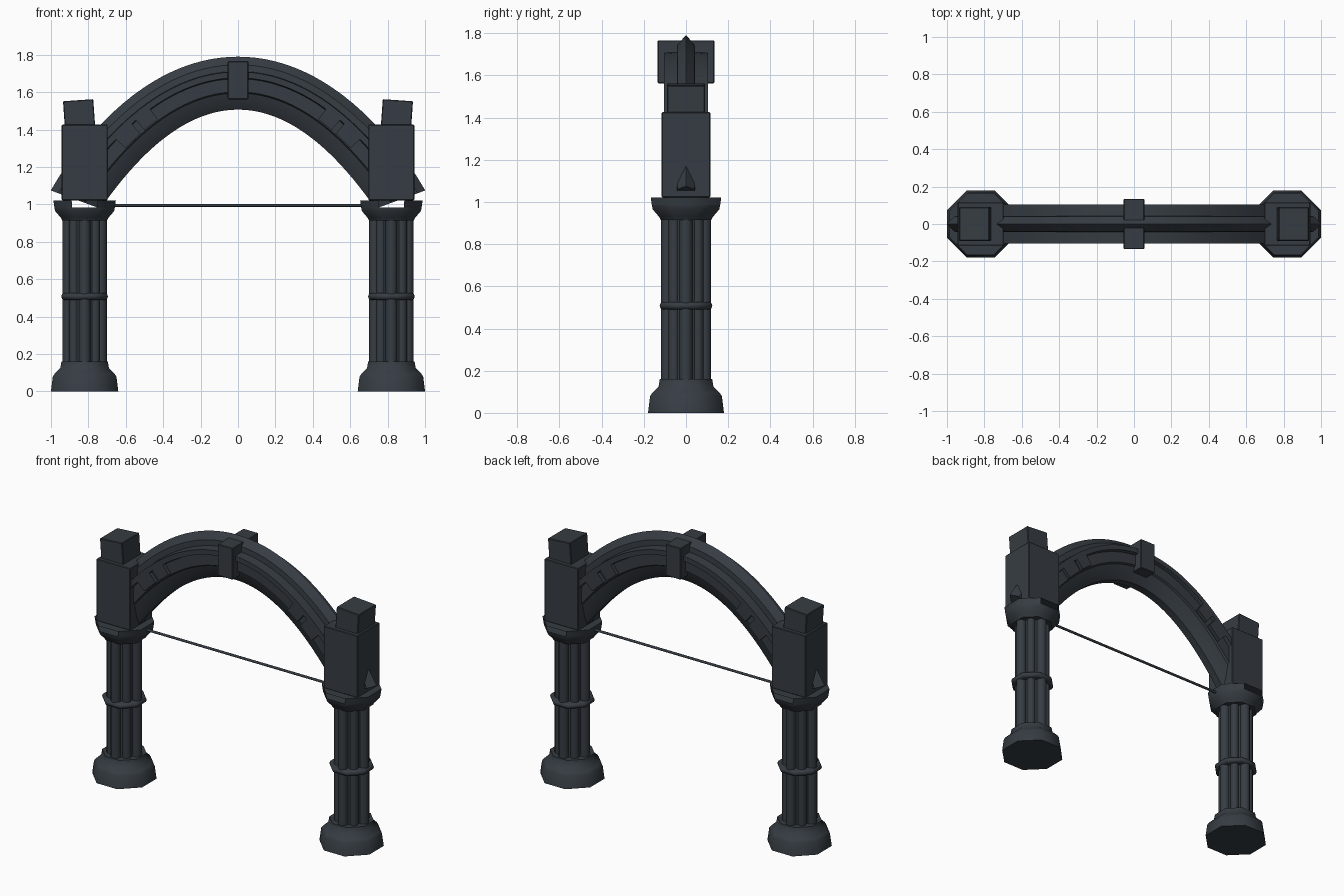
import bpy, bmesh, math
from mathutils import Matrix, Vector

cube = bpy.data.objects.get("Cube")
if cube:
    bpy.data.objects.remove(cube, do_unlink=True)

stone = bpy.data.materials.new("dark_slate_stone")
stone.use_nodes = True
SLATE = (0.037, 0.046, 0.056, 1)
stone.diffuse_color = SLATE
stone.node_tree.nodes["Principled BSDF"].inputs["Base Color"].default_value = SLATE

COLUMN_X = 0.82


def finish(name, bm, smooth=0):
    """Make the object; smooth is the largest angle in degrees that is shaded smooth."""
    bmesh.ops.recalc_face_normals(bm, faces=bm.faces)
    mesh = bpy.data.meshes.new(name)
    bm.to_mesh(mesh)
    bm.free()
    mesh.materials.append(stone)
    obj = bpy.data.objects.new(name, mesh)
    bpy.context.collection.objects.link(obj)
    if smooth:
        bpy.ops.object.select_all(action='DESELECT')
        obj.select_set(True)
        bpy.context.view_layer.objects.active = obj
        bpy.ops.object.shade_smooth_by_angle(angle=math.radians(smooth))


def box(name, centre, size, tilt=0.0, bevel=0.004):
    bm = bmesh.new()
    bmesh.ops.create_cube(bm, size=1)
    bmesh.ops.scale(bm, vec=size, verts=bm.verts)
    bmesh.ops.bevel(bm, geom=bm.edges[:], offset=bevel, segments=1, affect='EDGES')
    bm.transform(Matrix.Translation(centre) @ Matrix.Rotation(tilt, 4, 'Y'))
    finish(name, bm)


def octagon_rings(bm, x, profile):
    """Stack octagons given as (distance to flat side, height)."""
    rings = []
    for flat, z in profile:
        r = flat / math.cos(math.pi / 8)
        angles = [math.pi / 8 + i * math.pi / 4 for i in range(8)]
        rings.append([bm.verts.new((x + r * math.cos(a), r * math.sin(a), z)) for a in angles])
    for low, high in zip(rings, rings[1:]):
        for i in range(8):
            j = (i + 1) % 8
            bm.faces.new((low[i], low[j], high[j], high[i]))
    bm.faces.new(rings[0])
    bm.faces.new(rings[-1])
    return rings


def tube(bm, x, y, radius, z0, z1, sides=12):
    bmesh.ops.create_cone(bm, cap_ends=True, segments=sides, radius1=radius, radius2=radius,
                          depth=z1 - z0, matrix=Matrix.Translation((x, y, (z0 + z1) / 2)))


# Columns, mirrored left and right
for side, label in ((1, "left"), (-1, "right")):
    cx = side * COLUMN_X

    # Octagonal plinth
    bm = bmesh.new()
    octagon_rings(bm, cx, [(0.18, 0), (0.17, 0.08), (0.16, 0.095), (0.13, 0.125), (0.124, 0.16)])
    finish(label + "_base", bm, 50)

    # Clustered shaft: four large colonnettes with slimmer ones set back between them
    bm = bmesh.new()
    tube(bm, cx, 0, 0.086, 0.15, 0.93, 24)
    for i in range(8):
        reach, radius = (0.08, 0.026) if i % 2 else (0.088, 0.031)
        angle = i * math.pi / 4
        tube(bm, cx + reach * math.cos(angle), reach * math.sin(angle), radius, 0.15, 0.93)
    finish(label + "_shaft", bm, 35)

    # Rounded octagonal ring around the shaft
    bm = bmesh.new()
    octagon_rings(bm, cx, [(0.108, 0.49), (0.12, 0.495), (0.125, 0.508),
                           (0.12, 0.521), (0.108, 0.526)])
    finish(label + "_shaft_ring", bm, 50)

    # Flared capital, its upper band open at front and back
    bm = bmesh.new()
    rings = octagon_rings(bm, cx, [(0.12, 0.915), (0.128, 0.93), (0.158, 0.965),
                                   (0.162, 0.985), (0.167, 1.022)])
    bm.faces.new(rings[3])
    bm.normal_update()
    gaps = [f for f in bm.faces if abs(f.normal.y) > 0.9 and f.calc_center_median().z > 0.99]
    bmesh.ops.delete(bm, geom=gaps, context='FACES_ONLY')
    finish(label + "_capital", bm, 50)

    # Pier block and the tilted block on top of it
    box(label + "_pier_block", (cx, 0, 1.224), (0.245, 0.23, 0.405))
    box(label + "_top_block", (side * 0.849, 0, 1.475), (0.162, 0.18, 0.165), side * math.radians(4))


# Arch: a moulded section swept along a parabola
SPAN, CROWN, DROP = 0.735, 1.507, 0.98


def arch_point(t, y, h):
    slope = 2 * DROP * t * (1 + 0.9 * (t / SPAN) ** 16)
    out = Vector((slope, 0, 1)).normalized()
    return Vector((t, y, CROWN - DROP * t * t)) + out * h


def sweep(bm, section, start, end, steps):
    rows = []
    for s in range(steps + 1):
        t = start + (end - start) * s / steps
        rows.append([bm.verts.new(arch_point(t, y, h)) for y, h in section])
    n = len(section)
    for a, b in zip(rows, rows[1:]):
        for i in range(n):
            j = (i + 1) % n
            bm.faces.new((a[i], a[j], b[j], b[i]))
    bm.faces.new(rows[0])
    bm.faces.new(rows[-1])


# Narrow soffit, recessed band, projecting upper band and pointed ridge
half = [(0.025, 0), (0.05, 0.035), (0.07, 0.088), (0.082, 0.095), (0.082, 0.165),
        (0.105, 0.17), (0.105, 0.202), (0.043, 0.205), (0.041, 0.24)]
section = half + [(0, 0.283)] + [(-y, h) for y, h in reversed(half)]
bm = bmesh.new()
sweep(bm, section, -SPAN, SPAN, 48)
finish("arch", bm, 35)

# Raised stones in the recessed band on both faces
bm = bmesh.new()
for side in (1, -1):
    for start, end in ((0.37, 0.435), (0.455, 0.53)):
        for y in (0.09, -0.09):
            block = [(y - 0.015, 0.1), (y + 0.015, 0.1), (y + 0.015, 0.172), (y - 0.015, 0.172)]
            sweep(bm, block, side * start, side * end, 3)
finish("arch_stones", bm)

# Keystone
box("keystone", (0, 0, 1.664), (0.11, 0.268, 0.205))

# Tie rod between the capitals
bm = bmesh.new()
bmesh.ops.create_cone(bm, cap_ends=True, segments=8, radius1=0.008, radius2=0.008, depth=1.42,
                      matrix=Matrix.Translation((0, 0, 0.995)) @ Matrix.Rotation(math.pi / 2, 4, 'Y'))
finish("tie_rod", bm, 50)
